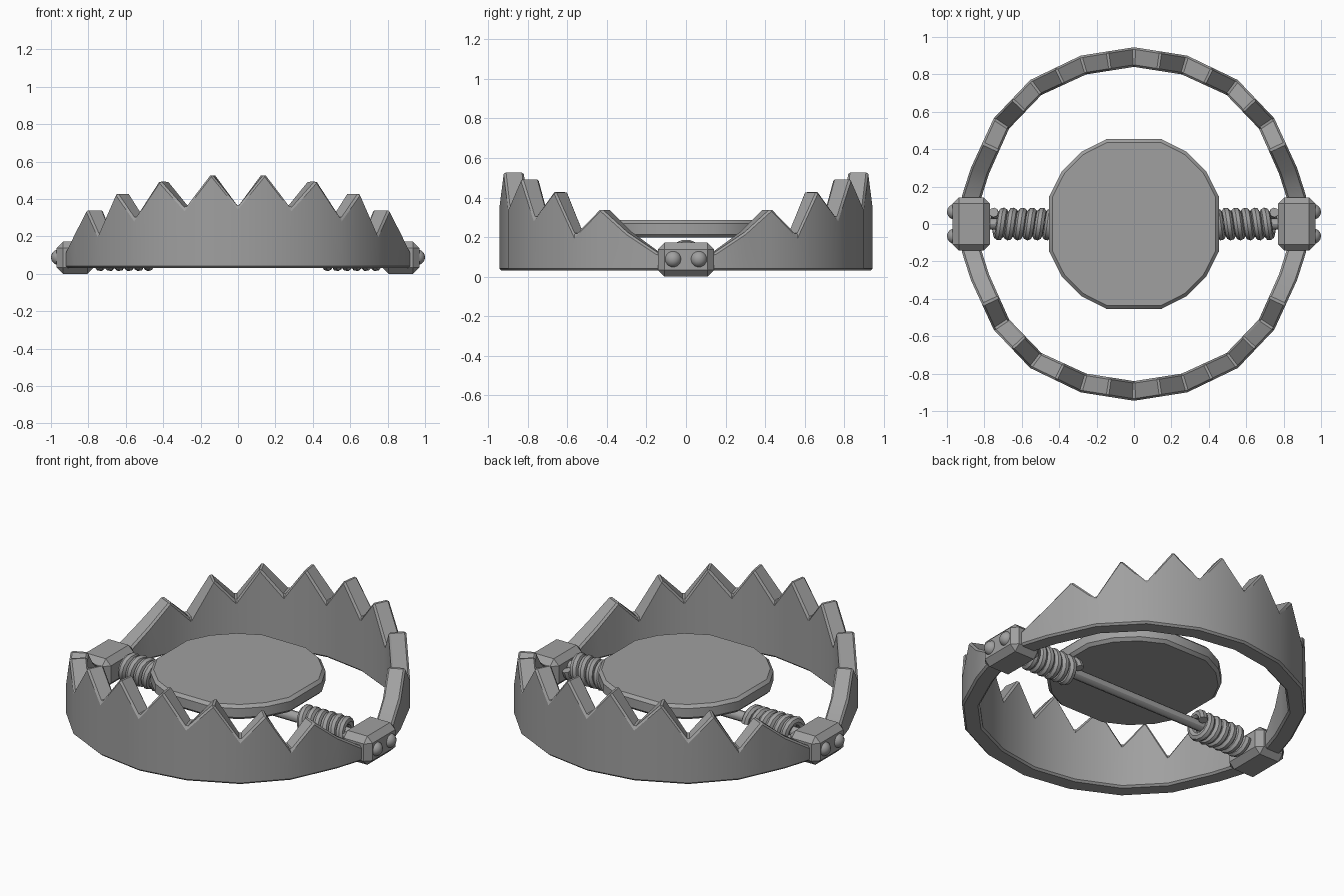
import bpy, bmesh, math
from mathutils import Matrix

if "Cube" in bpy.data.objects:
    bpy.data.objects.remove(bpy.data.objects["Cube"])

steel = bpy.data.materials.new("steel grey")
steel.diffuse_color = (0.35, 0.35, 0.35, 1)
steel.use_nodes = True
steel.node_tree.nodes["Principled BSDF"].inputs["Base Color"].default_value = steel.diffuse_color


def finish(obj, bevel=0.0, limit=35):
    """Give the object its material, optional chamfer and angle-based smoothing."""
    if not obj.data.materials:
        obj.data.materials.append(steel)
    bpy.ops.object.select_all(action='DESELECT')
    obj.select_set(True)
    bpy.context.view_layer.objects.active = obj
    if bevel:
        mod = obj.modifiers.new("chamfer", 'BEVEL')
        mod.width, mod.segments = bevel, 1
        mod.limit_method, mod.angle_limit = 'ANGLE', math.radians(limit)
        bpy.ops.object.modifier_apply(modifier=mod.name)
    bpy.ops.object.shade_smooth_by_angle(angle=math.radians(30))
    return obj


def from_bmesh(name, bm, bevel=0.0, limit=35):
    bmesh.ops.recalc_face_normals(bm, faces=bm.faces[:])
    me = bpy.data.meshes.new(name)
    bm.to_mesh(me)
    bm.free()
    obj = bpy.data.objects.new(name, me)
    bpy.context.collection.objects.link(obj)
    return finish(obj, bevel, limit)


# Half a jaw from the middle to the hinge: outer xy, inner xy, top height.
# Corners are tooth valleys; tooth tips sit at the middle of each side.
corners = [((0, .945), (0, .84), .36), ((.285, .90), (.255, .80), .35),
           ((.555, .77), (.495, .69), .295), ((.75, .565), (.668, .51), .21),
           ((.872, .30), (.775, .27), .225), ((.92, .15), (.818, .135), .125),
           ((.925, .06), (.825, .06), .11)]
tips = [.535, .50, .435, .345]


def mid(a, b):
    return ((a[0] + b[0]) / 2, (a[1] + b[1]) / 2)


half = []
for i, c in enumerate(corners):
    half.append(c)
    if i < len(tips):
        n = corners[i + 1]
        half.append((mid(c[0], n[0]), mid(c[1], n[1]), tips[i]))
sections = [((-o[0], o[1]), (-i[0], i[1]), h) for o, i, h in half[:0:-1]] + half


def jaw(name, side):
    bm = bmesh.new()
    rings = []
    for o, i, h in sections:
        rings.append([bm.verts.new((p[0], side * p[1], z))
                      for p, z in ((o, .03), (o, h), (i, h), (i, .03))])
    for a, b in zip(rings, rings[1:]):
        for k in range(4):
            m = (k + 1) % 4
            bm.faces.new((a[k], a[m], b[m], b[k]))
    bm.faces.new(rings[0])
    bm.faces.new(rings[-1])
    return from_bmesh(name, bm, .011, 40)


jaw("front_jaw", -1)
jaw("back_jaw", 1)

# Trigger plate: twenty-sided disc with the four axis corners cut away
bm = bmesh.new()
angles = [math.radians(18 * k) for k in range(20) if k % 5]
base = bm.faces.new([bm.verts.new((.477 * math.cos(a), .477 * math.sin(a), .197))
                     for a in angles])
top = bmesh.ops.extrude_face_region(bm, geom=[base])["geom"]
bmesh.ops.translate(bm, vec=(0, 0, .088),
                    verts=[v for v in top if isinstance(v, bmesh.types.BMVert)])
from_bmesh("trigger_plate", bm, .017, 45)

# Axle between the two hinges
bm = bmesh.new()
bmesh.ops.create_cone(bm, cap_ends=True, segments=12, radius1=.03, radius2=.03, depth=1.7,
                      matrix=Matrix.Translation((0, 0, .1)) @ Matrix.Rotation(math.pi / 2, 4, 'Y'))
from_bmesh("axle", bm)

for side, label in ((-1, "left"), (1, "right")):
    # Chamfered hinge block
    bm = bmesh.new()
    bmesh.ops.create_cube(bm, size=1, matrix=Matrix.Translation((side * .87, 0, .086))
                          @ Matrix.Diagonal((.2, .285, .172, 1)))
    from_bmesh(label + "_hinge_block", bm, .034)

    # Pair of rivets on the outer face
    for y, pos in ((-.065, "front"), (.065, "back")):
        bm = bmesh.new()
        bmesh.ops.create_uvsphere(bm, u_segments=16, v_segments=10, radius=.042,
                                  matrix=Matrix.Translation((side * .958, y, .088)))
        from_bmesh(f"{label}_{pos}_rivet", bm)

    # Coil spring around the axle
    turns, steps = 6, 14
    cu = bpy.data.curves.new(label + "_spring", 'CURVE')
    cu.dimensions = '3D'
    cu.bevel_depth, cu.bevel_resolution, cu.use_fill_caps = .026, 2, True
    sp = cu.splines.new('POLY')
    sp.points.add(turns * steps)
    for k, p in enumerate(sp.points):
        t = k / (turns * steps)
        a = 2 * math.pi * turns * t
        p.co = (side * (.44 + .31 * t), .062 * math.cos(a), .1 + .062 * math.sin(a), 1)
    spring = bpy.data.objects.new(label + "_spring", cu)
    bpy.context.collection.objects.link(spring)
    bpy.ops.object.select_all(action='DESELECT')
    spring.select_set(True)
    bpy.context.view_layer.objects.active = spring
    bpy.ops.object.convert(target='MESH')
    finish(bpy.context.view_layer.objects.active)
